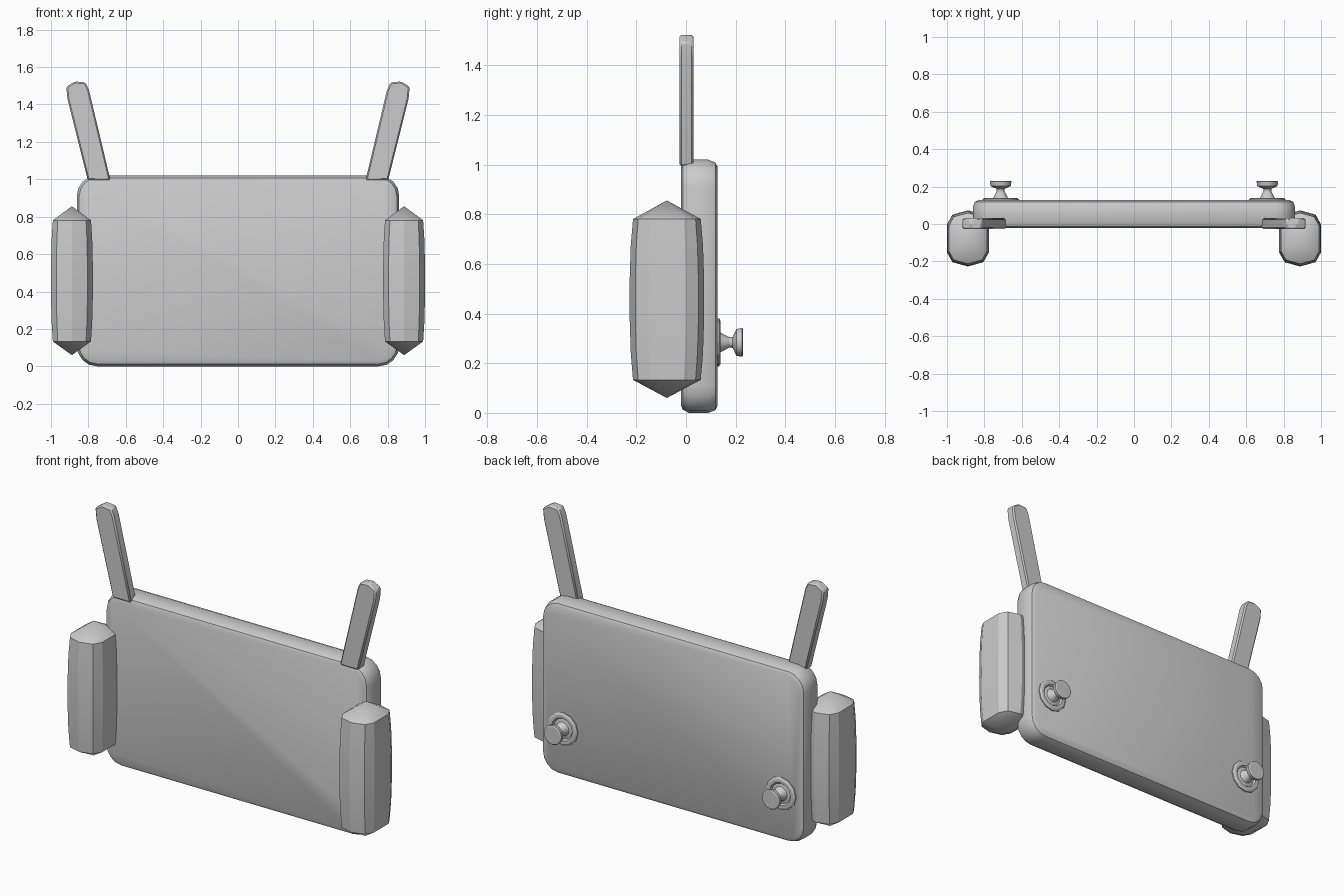
import bpy, bmesh
from math import sin, cos, pi, radians

if "Cube" in bpy.data.objects:
    bpy.data.objects.remove(bpy.data.objects["Cube"])


def finish(bm, name, angle=30):
    bmesh.ops.recalc_face_normals(bm, faces=bm.faces)
    me = bpy.data.meshes.new(name)
    bm.to_mesh(me)
    bm.free()
    ob = bpy.data.objects.new(name, me)
    bpy.context.collection.objects.link(ob)
    bpy.ops.object.select_all(action='DESELECT')
    ob.select_set(True)
    bpy.context.view_layer.objects.active = ob
    bpy.ops.object.shade_smooth_by_angle(angle=radians(angle))
    return ob


def loft(name, rings, angle=30):
    """Skin a list of closed rings; a one-point ring is a tip, open ends are capped."""
    bm = bmesh.new()
    vs = [[bm.verts.new(p) for p in r] for r in rings]
    for a, b in zip(vs, vs[1:]):
        n = max(len(a), len(b))
        for i in range(n):
            j = (i + 1) % n
            if len(a) == 1:
                bm.faces.new((a[0], b[i], b[j]))
            elif len(b) == 1:
                bm.faces.new((a[i], a[j], b[0]))
            else:
                bm.faces.new((a[i], a[j], b[j], b[i]))
    for end in (vs[0], vs[-1]):
        if len(end) > 2:
            bm.faces.new(end)
    return finish(bm, name, angle)


def rounded_rect(hx, hz, r, cz, y, seg=4):
    pts = []
    for q, (sx, sz) in enumerate(((1, 1), (-1, 1), (-1, -1), (1, -1))):
        for k in range(seg + 1):
            a = pi / 2 * (q + k / seg)
            pts.append((sx * (hx - r) + r * cos(a), y, cz + sz * (hz - r) + r * sin(a)))
    return pts


# Body: flat slab with rounded corners and softened rims
steps = [(-0.021, 0.032), (-0.013, 0.013), (0.012, 0.0),
         (0.09, 0.0), (0.118, 0.011), (0.127, 0.028)]
loft("body", [rounded_rect(0.862 - i, 0.51 - i, 0.11 - i, 0.51, y) for y, i in steps])

# Grip cross-section: rounded, flat-sided
quarter = [(0.112, 0.075), (0.083, 0.127), (0.0, 0.15)]
section = (quarter + [(-x, y) for x, y in quarter[1::-1]]
           + [(-x, -y) for x, y in quarter] + [(x, -y) for x, y in quarter[1::-1]])
levels = [(0.133, 0.91), (0.24, 0.97), (0.37, 0.998), (0.457, 1.0),
          (0.545, 0.998), (0.675, 0.97), (0.781, 0.91)]

# Antenna outline in the front plane
antenna = [(0.682, 0.995), (0.803, 0.995), (0.912, 1.43), (0.918, 1.495),
           (0.872, 1.523), (0.815, 1.518), (0.796, 1.475)]

# Stick lathe profile (radius, y)
stick = [(0.097, 0.11), (0.097, 0.133), (0.085, 0.14), (0.068, 0.14), (0.06, 0.13),
         (0.042, 0.134), (0.021, 0.175), (0.022, 0.188), (0.054, 0.203),
         (0.058, 0.226), (0.052, 0.23)]

for side, s in (("left", -1), ("right", 1)):
    # Grip
    cx, cy = s * 0.888, -0.077
    rings = [[(cx + x * k, cy + y * k, z) for x, y in section] for z, k in levels]
    loft(side + "_grip", [[(cx, cy, 0.06)]] + rings + [[(cx, cy, 0.856)]], 25)

    # Antenna
    ob = loft(side + "_antenna", [[(s * x, y, z) for x, z in antenna] for y in (-0.027, 0.031)])
    bev = ob.modifiers.new("edge", 'BEVEL')
    bev.width = 0.008
    bev.segments = 1

    # Thumb stick with its socket
    n = 12
    loft(side + "_thumb_stick",
         [[(s * 0.713 + r * cos(2 * pi * i / n), y, 0.284 + r * sin(2 * pi * i / n))
           for i in range(n)] for r, y in stick])
